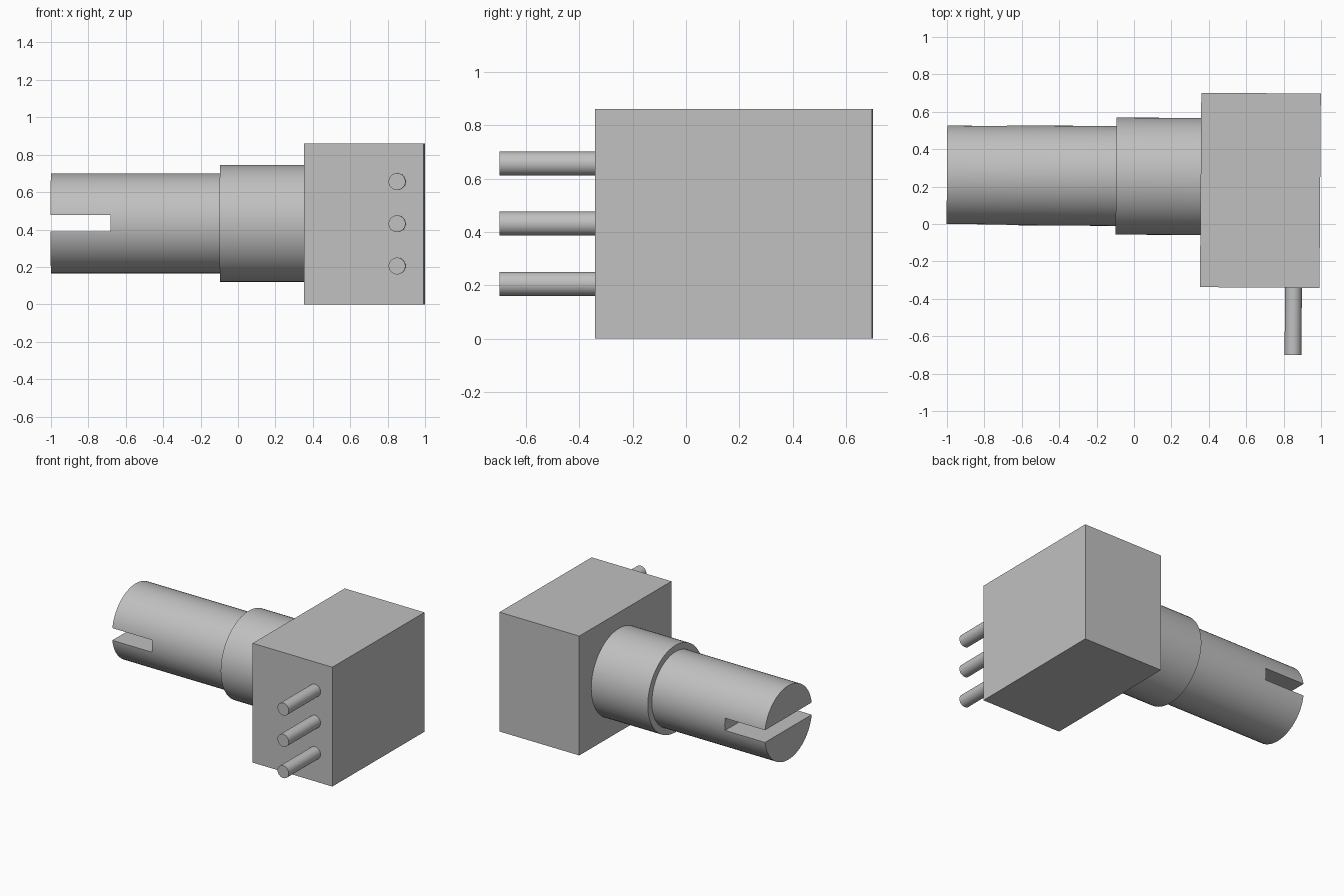
import bpy, math
from mathutils import Matrix

cube = bpy.data.objects.get("Cube")
if cube:
    bpy.data.objects.remove(cube, do_unlink=True)

grey = bpy.data.materials.new("silver grey")
grey.use_nodes = True
COLOUR = (0.53, 0.53, 0.53, 1)
grey.diffuse_color = COLOUR
grey.node_tree.nodes["Principled BSDF"].inputs["Base Color"].default_value = COLOUR

AXIS_Y, AXIS_Z = 0.256, 0.433          # centre line of the shaft
YAW = Matrix.Rotation(-0.007, 4, 'Z')  # whole part sits turned very slightly


def finish(name):
    """Name the active object, bake its transform and colour it."""
    ob = bpy.context.object
    ob.name = ob.data.name = name
    bpy.context.view_layer.update()
    ob.data.transform(YAW @ ob.matrix_world)
    ob.matrix_world = Matrix.Identity(4)
    ob.data.materials.append(grey)
    return ob


def box(name, low, high):
    centre = [(a + b) / 2 for a, b in zip(low, high)]
    bpy.ops.mesh.primitive_cube_add(size=1, location=centre)
    bpy.context.object.scale = [b - a for a, b in zip(low, high)]
    return finish(name)


def rod(name, radius, start, end, rotation, sides=64):
    centre = [(a + b) / 2 for a, b in zip(start, end)]
    bpy.ops.mesh.primitive_cylinder_add(vertices=sides, radius=radius,
                                        depth=math.dist(start, end),
                                        location=centre, rotation=rotation)
    ob = finish(name)
    bpy.ops.object.shade_smooth_by_angle(angle=math.radians(30))
    return ob


ALONG_X, ALONG_Y = (0, math.pi / 2, 0), (math.pi / 2, 0, 0)

# Housing block
box("housing", (0.355, -0.335, 0), (0.994, 0.704, 0.86))

# Threadless bushing and shaft
rod("bushing", 0.313, (-0.098, AXIS_Y, AXIS_Z), (0.36, AXIS_Y, AXIS_Z), ALONG_X)
shaft = rod("shaft", 0.267, (-1.002, AXIS_Y, AXIS_Z), (-0.09, AXIS_Y, AXIS_Z), ALONG_X)

# Screwdriver slot cut across the shaft tip
cutter = box("slot_cutter", (-1.2, -0.3, 0.39), (-0.682, 0.8, 0.478))
cutter.hide_render = True
bpy.context.view_layer.objects.active = shaft
slot = shaft.modifiers.new("slot", 'BOOLEAN')
slot.operation = 'DIFFERENCE'
slot.solver = 'EXACT'
slot.object = cutter
bpy.ops.object.modifier_apply(modifier=slot.name)
bpy.data.objects.remove(cutter, do_unlink=True)
bpy.ops.object.select_all(action='DESELECT')
shaft.select_set(True)
bpy.ops.object.shade_smooth_by_angle(angle=math.radians(30))

# Three terminal pins on the front face
for label, z in (("lower", 0.205), ("middle", 0.431), ("upper", 0.656)):
    rod(label + "_pin", 0.045, (0.855, -0.694, z), (0.855, -0.33, z), ALONG_Y, 32)
